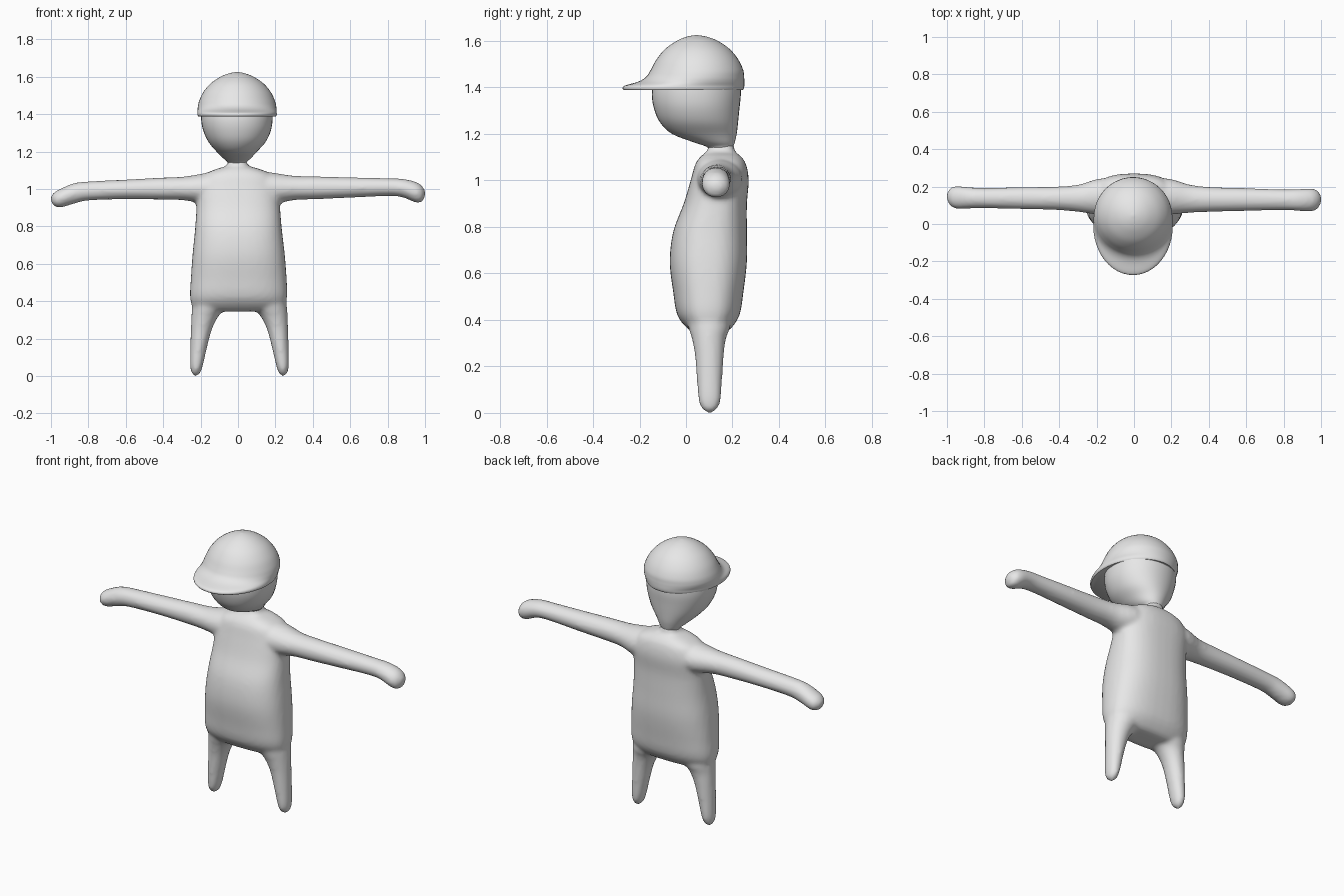
import bpy, bmesh, math

grey = bpy.data.materials.new("plain grey")
grey.diffuse_color = (0.8, 0.8, 0.8, 1)


def smooth_path(rows, steps=4):
    """Catmull-Rom interpolation between the section rows."""
    out = []
    for i in range(len(rows) - 1):
        p0, p1, p2 = rows[max(i - 1, 0)], rows[i], rows[i + 1]
        p3 = rows[min(i + 2, len(rows) - 1)]
        for s in range(steps):
            t = s / steps
            out.append([0.5 * (2 * b + (c - a) * t + (2 * a - 5 * b + 4 * c - d) * t * t
                               + (3 * b - a - 3 * c + d) * t ** 3)
                        for a, b, c, d in zip(p0, p1, p2, p3)])
    out.append(rows[-1])
    return out


def loft(bm, rows, axis="z", power=2.0, sides=40):
    """Rows hold position along the axis, then min/max of both cross directions."""
    rings = []
    for p, a0, a1, b0, b1 in smooth_path(rows):
        ring = []
        for k in range(sides):
            ang = 2 * math.pi * k / sides
            c, s = math.cos(ang), math.sin(ang)
            u = (a0 + a1) / 2 + (a1 - a0) / 2 * math.copysign(abs(c) ** (2 / power), c)
            v = (b0 + b1) / 2 + (b1 - b0) / 2 * math.copysign(abs(s) ** (2 / power), s)
            ring.append(bm.verts.new((u, v, p) if axis == "z" else (p, u, v)))
        rings.append(ring)
    faces = [bm.faces.new(rings[0][::-1]), bm.faces.new(rings[-1])]
    for r, q in zip(rings, rings[1:]):
        for k in range(sides):
            n = (k + 1) % sides
            faces.append(bm.faces.new((r[k], r[n], q[n], q[k])))
    bmesh.ops.recalc_face_normals(bm, faces=faces)


def finish(bm, name, angle):
    mesh = bpy.data.meshes.new(name)
    bm.to_mesh(mesh)
    bm.free()
    mesh.materials.append(grey)
    ob = bpy.data.objects.new(name, mesh)
    bpy.context.collection.objects.link(ob)
    bpy.ops.object.select_all(action="DESELECT")
    ob.select_set(True)
    bpy.context.view_layer.objects.active = ob
    bpy.ops.object.shade_smooth_by_angle(angle=math.radians(angle))
    return ob


# Body: torso, arms and legs fused into one soft skin
body = bmesh.new()
loft(body, [  # torso: z, x range, y range
    (0.345, -0.17, 0.17, 0.05, 0.16),
    (0.36, -0.235, 0.24, 0.01, 0.19),
    (0.42, -0.256, 0.262, -0.037, 0.23),
    (0.52, -0.252, 0.26, -0.055, 0.247),
    (0.65, -0.243, 0.25, -0.07, 0.262),
    (0.78, -0.23, 0.235, -0.055, 0.262),
    (0.90, -0.222, 0.225, -0.01, 0.262),
    (1.00, -0.22, 0.22, 0.02, 0.27),
    (1.07, -0.19, 0.19, 0.04, 0.258),
    (1.105, -0.12, 0.12, 0.065, 0.235),
    (1.125, -0.06, 0.055, 0.09, 0.21),
    (1.16, -0.052, 0.045, 0.10, 0.205)], power=2.5)
loft(body, [  # arm on +x: x, y range, z range
    (0.10, 0.04, 0.25, 0.91, 1.10),
    (0.20, 0.05, 0.24, 0.92, 1.085),
    (0.30, 0.06, 0.21, 0.94, 1.07),
    (0.42, 0.065, 0.197, 0.945, 1.067),
    (0.60, 0.07, 0.192, 0.953, 1.062),
    (0.80, 0.074, 0.185, 0.962, 1.057),
    (0.88, 0.07, 0.187, 0.955, 1.054),
    (0.95, 0.068, 0.19, 0.927, 1.038),
    (0.985, 0.085, 0.175, 0.932, 1.015),
    (1.003, 0.125, 0.14, 0.97, 0.985)], axis="x", sides=28)
loft(body, [  # arm on -x
    (-0.10, 0.04, 0.25, 0.91, 1.10),
    (-0.20, 0.05, 0.24, 0.925, 1.08),
    (-0.30, 0.065, 0.21, 0.94, 1.065),
    (-0.42, 0.075, 0.2, 0.943, 1.06),
    (-0.60, 0.08, 0.197, 0.945, 1.05),
    (-0.80, 0.085, 0.193, 0.938, 1.04),
    (-0.88, 0.083, 0.197, 0.92, 1.03),
    (-0.95, 0.082, 0.203, 0.9, 1.0),
    (-0.985, 0.1, 0.19, 0.91, 0.98),
    (-1.003, 0.14, 0.155, 0.94, 0.955)], axis="x", sides=28)
for side, shift in ((1, 0.0), (-1, 0.016)):  # legs
    rows = []
    for z, inner, outer, y0, y1 in [
            (0.0, 0.235, 0.25, 0.095, 0.11),
            (0.018, 0.217, 0.265, 0.068, 0.135),
            (0.06, 0.203, 0.272, 0.053, 0.15),
            (0.15, 0.182, 0.271, 0.046, 0.156),
            (0.25, 0.155, 0.268, 0.038, 0.163),
            (0.32, 0.12, 0.265, 0.025, 0.172),
            (0.37, 0.08, 0.262, 0.01, 0.19),
            (0.45, 0.08, 0.25, 0.0, 0.19)]:
        xs = sorted((side * (inner - shift), side * (outer - shift)))
        rows.append((z, xs[0], xs[1], y0, y1))
    loft(body, rows, sides=28)
ob = finish(body, "body", 180)
rm = ob.modifiers.new("fuse", "REMESH")
rm.mode = "VOXEL"
rm.voxel_size = 0.012
rm.use_smooth_shade = True
sm = ob.modifiers.new("soften", "SMOOTH")
sm.factor = 0.5
sm.iterations = 5

# Head: narrow at the neck, face bulging forward
head = bmesh.new()
loft(head, [
    (1.10, -0.055, 0.045, 0.10, 0.20),
    (1.14, -0.055, 0.045, 0.095, 0.203),
    (1.165, -0.08, 0.07, 0.03, 0.21),
    (1.20, -0.115, 0.102, -0.06, 0.218),
    (1.25, -0.157, 0.147, -0.112, 0.224),
    (1.31, -0.185, 0.175, -0.138, 0.23),
    (1.37, -0.197, 0.185, -0.147, 0.236),
    (1.43, -0.195, 0.185, -0.14, 0.235)], power=2.1)
finish(head, "head", 60)

# Cap: dome flowing into a front brim
cap = bmesh.new()
loft(cap, [
    (1.388, -0.213, 0.203, -0.268, 0.245),
    (1.396, -0.217, 0.207, -0.273, 0.249),
    (1.408, -0.217, 0.207, -0.262, 0.251),
    (1.425, -0.216, 0.206, -0.205, 0.251),
    (1.445, -0.214, 0.204, -0.172, 0.25),
    (1.475, -0.206, 0.196, -0.152, 0.246),
    (1.52, -0.184, 0.174, -0.127, 0.225),
    (1.565, -0.145, 0.135, -0.09, 0.188),
    (1.60, -0.093, 0.083, -0.04, 0.137),
    (1.618, -0.047, 0.037, 0.003, 0.09),
    (1.625, -0.01, 0.0, 0.04, 0.05)], sides=48)
finish(cap, "cap", 50)
